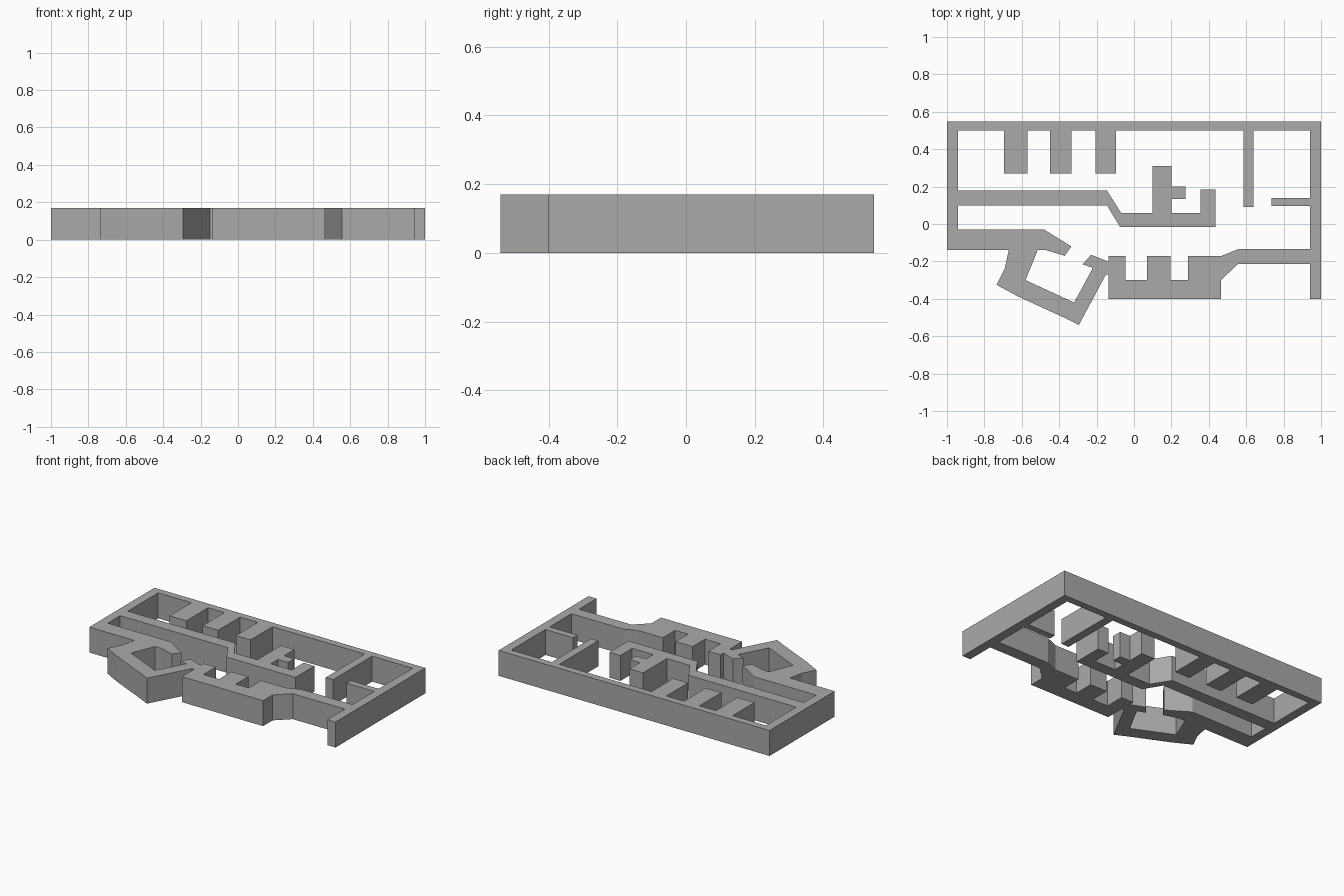
import bpy
import bmesh

default_cube = bpy.data.objects.get("Cube")
if default_cube:
    bpy.data.objects.remove(default_cube, do_unlink=True)

HEIGHT = .17
grey = bpy.data.materials.new("plain_grey")
grey.use_nodes = True
grey.diffuse_color = (.4, .4, .4, 1)
grey.node_tree.nodes["Principled BSDF"].inputs["Base Color"].default_value = grey.diffuse_color

parts = []


def prism(name, outline):
    """Raise a flat outline from the ground to the wall height."""
    bm = bmesh.new()
    base = bm.faces.new([bm.verts.new((x, y, 0)) for x, y in outline])
    raised = bmesh.ops.extrude_face_region(bm, geom=[base])["geom"]
    top_verts = [item for item in raised if isinstance(item, bmesh.types.BMVert)]
    bmesh.ops.translate(bm, verts=top_verts, vec=(0, 0, HEIGHT))
    bmesh.ops.recalc_face_normals(bm, faces=bm.faces)
    mesh = bpy.data.meshes.new(name)
    bm.to_mesh(mesh)
    bm.free()
    mesh.materials.append(grey)
    part = bpy.data.objects.new(name, mesh)
    bpy.context.scene.collection.objects.link(part)
    parts.append(part)
    return part


def block(name, left, right, front, back):
    """Straight rectangular wall between the given limits."""
    return prism(name, [(left, front), (right, front), (right, back), (left, back)])


# Outer shell: back wall with a side wall at each end, open at the front
prism("outer_wall", [
    (-1, -.14), (-.94, -.14), (-.94, .5), (.94, .5),
    (.94, -.4), (1, -.4), (1, .547), (-1, .547),
])

# Thick dividers hanging off the back wall
for name, left, right in (
    ("left_divider", -.695, -.57),
    ("middle_divider", -.45, -.335),
    ("right_divider", -.205, -.095),
):
    block(name, left, right, .27, .52)

# Thin partition and short stub enclosing the back corner room
block("room_partition", .585, .64, .09, .52)
block("room_stub", .735, .97, .095, .14)

# Central corridor wall, stepping forward part way along
prism("corridor_wall", [
    (-.97, .1), (-.145, .1), (-.075, -.015), (.435, -.015),
    (.435, .06), (-.07, .06), (-.145, .18), (-.97, .18),
])
block("corridor_pier", .1, .2, .02, .31)
block("corridor_pier_spur", .15, .275, .135, .2)
block("corridor_end_pier", .355, .435, .02, .185)

# Slanted front room, entered through a gap in its back side
prism("slanted_room_wall", [
    (-.97, -.14), (-.97, -.03), (-.48, -.03), (-.335, -.12), (-.37, -.17),
    (-.47, -.14), (-.515, -.14), (-.58, -.3), (-.32, -.42), (-.22, -.235),
    (-.275, -.215), (-.23, -.165), (-.1, -.215), (-.1, -.27), (-.15, -.27),
    (-.295, -.54), (-.375, -.5), (-.625, -.385), (-.735, -.325),
    (-.69, -.235), (-.67, -.14),
])

# Front block with alcoves between upright piers
block("alcove_base", -.135, .465, -.4, -.3)
block("alcove_left_pier", -.135, -.045, -.35, -.17)
block("alcove_middle_pier", .07, .195, -.35, -.17)

# Right pier bends back into the wall that reaches the side wall
prism("front_right_wall", [
    (.29, -.35), (.465, -.35), (.465, -.3), (.555, -.215), (.97, -.215),
    (.97, -.135), (.555, -.135), (.47, -.17), (.29, -.17),
])

# Merge all the wall parts into one clean solid
walls = parts[0]
for part in parts[1:]:
    union = walls.modifiers.new("join_" + part.name, "BOOLEAN")
    union.operation = "UNION"
    union.solver = "EXACT"
    union.object = part
bpy.context.view_layer.update()
depsgraph = bpy.context.evaluated_depsgraph_get()
merged = bpy.data.meshes.new_from_object(walls.evaluated_get(depsgraph))
walls.modifiers.clear()
walls.data = merged
walls.name = "floor_plan_walls"
for part in parts[1:]:
    bpy.data.objects.remove(part, do_unlink=True)
